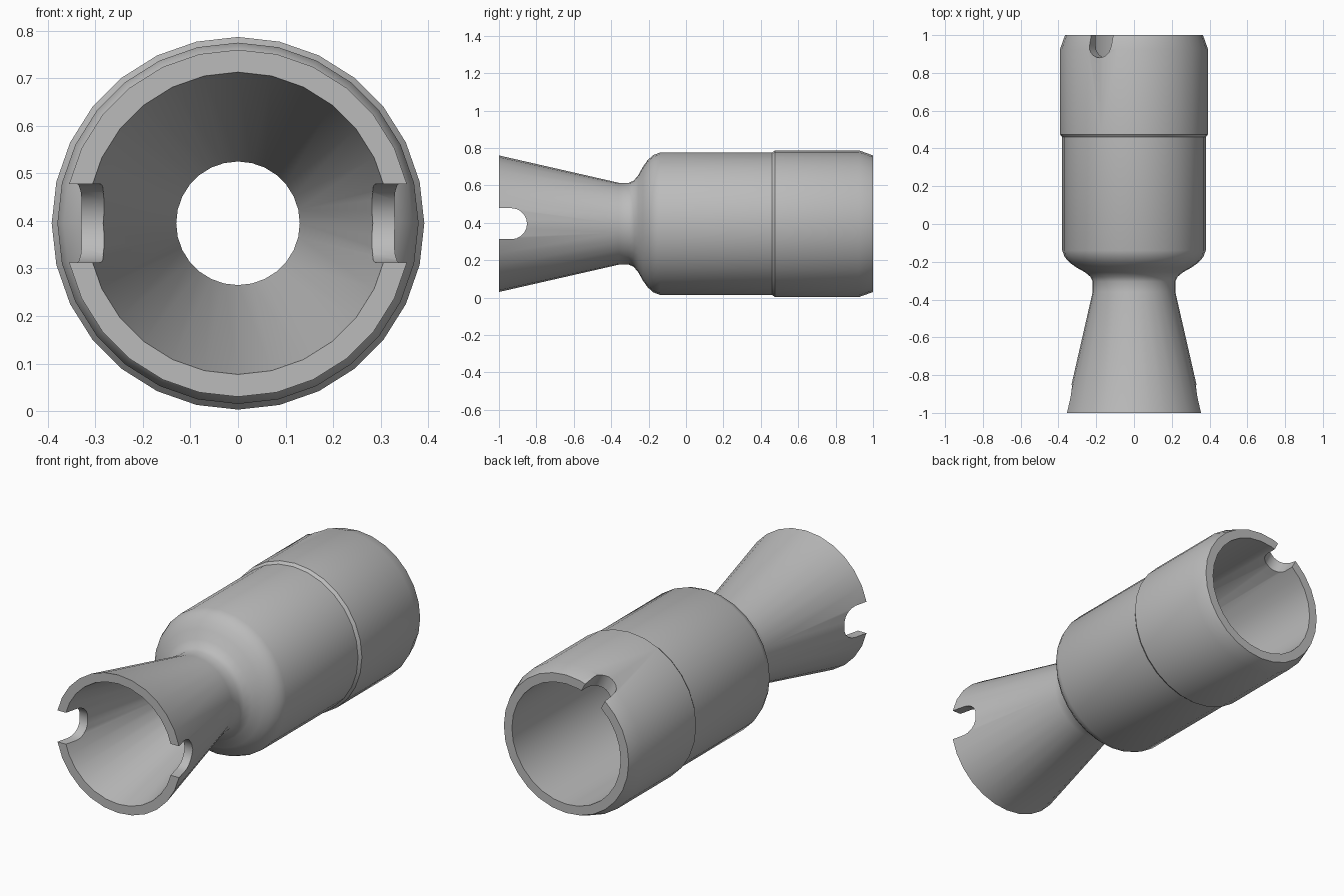
import bpy, bmesh, math
from mathutils import Matrix, Vector

SEGMENTS = 28
AXIS_Z = 0.395

if "Cube" in bpy.data.objects:
    bpy.data.objects.remove(bpy.data.objects["Cube"])

grey = bpy.data.materials.new("plain grey")
grey.use_nodes = True
COLOUR = (0.5, 0.5, 0.5, 1)
grey.diffuse_color = COLOUR
grey.node_tree.nodes["Principled BSDF"].inputs["Base Color"].default_value = COLOUR


def make_object(name, bm):
    bmesh.ops.recalc_face_normals(bm, faces=bm.faces)
    mesh = bpy.data.meshes.new(name)
    bm.to_mesh(mesh)
    bm.free()
    mesh.materials.append(grey)
    obj = bpy.data.objects.new(name, mesh)
    bpy.context.collection.objects.link(obj)
    return obj


def lathe(name, profile):
    """Turn a closed (y, radius) profile about the long axis."""
    bm = bmesh.new()
    rings = []
    for y, r in profile:
        angles = [2 * math.pi * i / SEGMENTS for i in range(SEGMENTS)]
        rings.append([bm.verts.new((r * math.cos(a), y, AXIS_Z + r * math.sin(a)))
                      for a in angles])
    for a, b in zip(rings, rings[1:] + rings[:1]):
        for i in range(SEGMENTS):
            j = (i + 1) % SEGMENTS
            bm.faces.new((a[i], a[j], b[j], b[i]))
    return make_object(name, bm)


def cut_slot(target, end_y, tip_y, width, angle, through):
    """Cut a round-ended radial slot; angle is measured from +x in the xz plane."""
    half = width / 2
    side = math.copysign(1, tip_y - end_y)
    outline = [(half, end_y - 0.1 * side), (-half, end_y - 0.1 * side)]
    for i in range(11):
        a = math.pi * (1 - i / 10)
        outline.append((half * math.cos(a), tip_y - side * half * (1 - math.sin(a))))
    bm = bmesh.new()
    start = -0.6 if through else 0.2
    face = bm.faces.new([bm.verts.new((start, y, w)) for w, y in outline])
    extruded = bmesh.ops.extrude_face_region(bm, geom=[face])["geom"]
    bmesh.ops.translate(bm, vec=Vector((0.6 - start, 0, 0)),
                        verts=[v for v in extruded if isinstance(v, bmesh.types.BMVert)])
    bm.transform(Matrix.Translation((0, 0, AXIS_Z)) @ Matrix.Rotation(-angle, 4, "Y"))
    cutter = make_object("slot_cutter", bm)
    cutter.hide_render = True
    mod = target.modifiers.new("slot", "BOOLEAN")
    mod.operation = "DIFFERENCE"
    mod.solver = "EXACT"
    mod.object = cutter
    bpy.context.view_layer.objects.active = target
    bpy.ops.object.modifier_apply(modifier=mod.name)
    bpy.data.objects.remove(cutter)


# Outer skin: flared mouth, neck, rounded shoulder, barrel, raised sleeve
outer = [(-1, 0.365), (-0.36, 0.219), (-0.305, 0.219), (-0.28, 0.23),
         (-0.255, 0.26), (-0.23, 0.305), (-0.205, 0.34), (-0.175, 0.367),
         (-0.14, 0.38), (0.46, 0.38), (0.475, 0.392), (0.925, 0.392), (1, 0.365)]
# Inner skin: rear bore, floor, and cone opening to the mouth
inner = [(1, 0.318), (-0.11, 0.318), (-0.18, 0.13), (-1, 0.318)]
body = lathe("coupling_body", outer + inner)

# Mouth slots on both sides, and one key notch in the rear rim
cut_slot(body, -1, -0.85, 0.166, 0, True)
cut_slot(body, 1, 0.88, 0.13, math.radians(118), False)

bpy.ops.object.select_all(action="DESELECT")
body.select_set(True)
bpy.context.view_layer.objects.active = body
bpy.ops.object.shade_smooth_by_angle(angle=math.radians(30))
